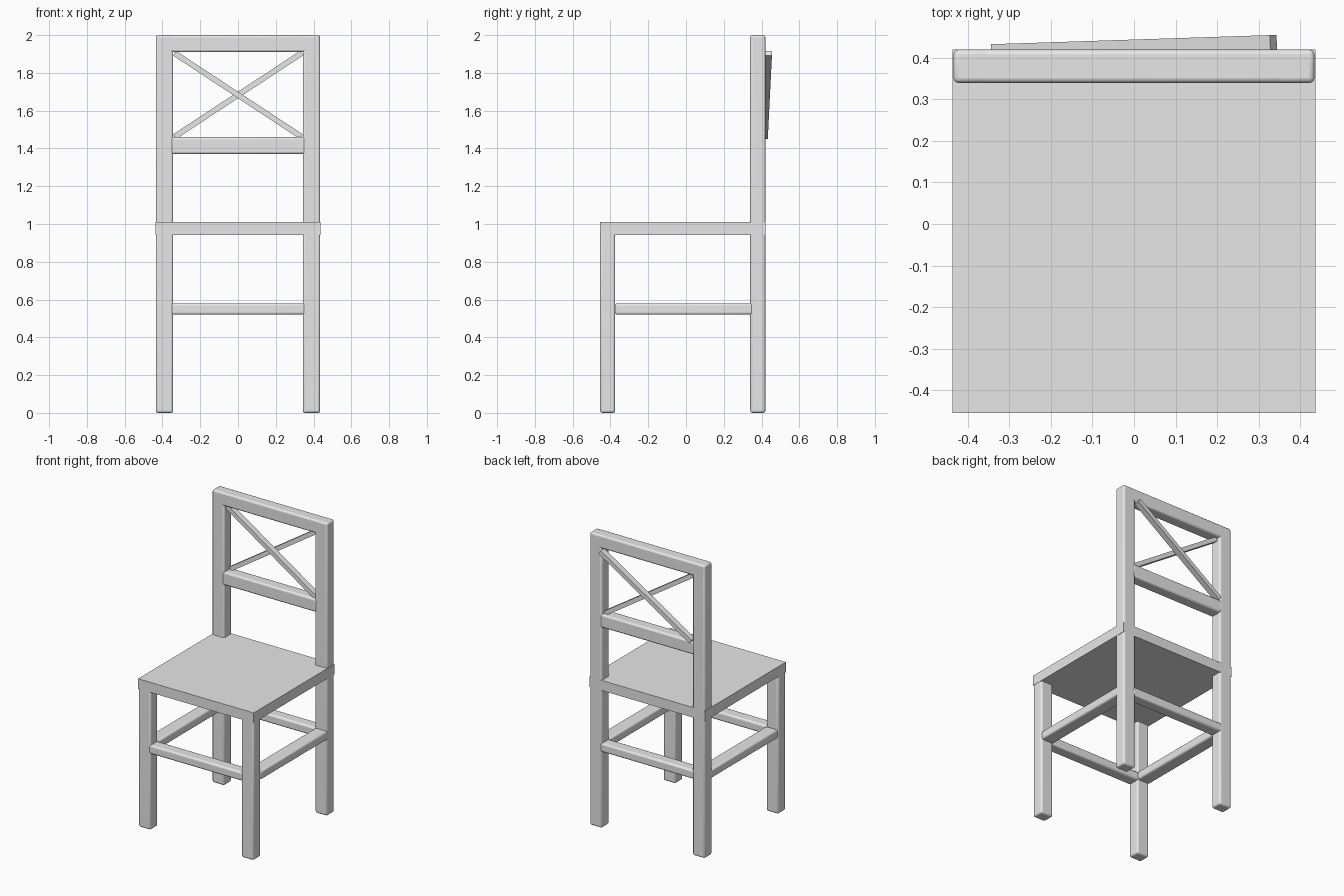
import bpy, bmesh
from mathutils import Vector, Matrix

if "Cube" in bpy.data.objects:
    bpy.data.objects.remove(bpy.data.objects["Cube"])

mat = bpy.data.materials.new("plain_grey")
mat.diffuse_color = (0.8, 0.8, 0.8, 1)
mat.use_nodes = True
mat.node_tree.nodes["Principled BSDF"].inputs["Base Color"].default_value = mat.diffuse_color


def finish(name, bm, bevel):
    me = bpy.data.meshes.new(name)
    bmesh.ops.recalc_face_normals(bm, faces=bm.faces)
    bm.to_mesh(me)
    bm.free()
    ob = bpy.data.objects.new(name, me)
    bpy.context.collection.objects.link(ob)
    me.materials.append(mat)
    if bevel:
        m = ob.modifiers.new("soft_edges", 'BEVEL')
        m.width = bevel
        m.segments = 3
        bpy.ops.object.select_all(action='DESELECT')
        ob.select_set(True)
        bpy.context.view_layer.objects.active = ob
        bpy.ops.object.shade_smooth_by_angle()
    return ob


def box(name, x, y, z, bevel=0.012):
    """Box between the given (low, high) limits on each axis."""
    bm = bmesh.new()
    bmesh.ops.create_cube(bm, size=1)
    for v in bm.verts:
        v.co = [(a + b) / 2 + c * (b - a) for (a, b), c in zip((x, y, z), v.co)]
    return finish(name, bm, bevel)


def slat(name, start, end, thick, depth):
    """Straight bar between two points, its depth roughly along y."""
    a, b = Vector(start), Vector(end)
    d = (b - a).normalized()
    up = d.cross(Vector((0, 1, 0))).normalized()
    side = up.cross(d)
    rot = Matrix((d, side, up)).transposed()
    bm = bmesh.new()
    bmesh.ops.create_cube(bm, size=1)
    for v in bm.verts:
        size = Vector(((b - a).length, depth, thick))
        v.co = (a + b) / 2 + rot @ (v.co * size)
    return finish(name, bm, 0)


OUT, INN = 0.435, 0.343            # leg outer and inner x
BACK, FRONT = (0.34, 0.42), (-0.455, -0.375)
SPAN = (-INN - 0.015, INN + 0.015)  # rails run slightly into the legs

# Legs, back posts and side stretchers
for s, side in ((-1, "left"), (1, "right")):
    x = tuple(sorted((s * INN, s * OUT)))
    box(side + "_front_leg", x, FRONT, (0, 1.0))
    box(side + "_back_post", x, BACK, (0, 2.0))
    box(side + "_stretcher", x, (-0.376, 0.355), (0.52, 0.58))

# Front and back stretchers
box("front_stretcher", SPAN, FRONT, (0.52, 0.58))
box("back_stretcher", SPAN, BACK, (0.52, 0.58))

# Solid seat with crisp edges
box("seat", (-0.437, 0.437), (-0.455, 0.42), (0.942, 1.011), 0)

# Backrest rails
box("middle_back_rail", SPAN, BACK, (1.37, 1.46))
box("top_back_rail", (-OUT, OUT), BACK, (1.91, 2.0))

# Crossed slats, the rear one leaning backwards as it rises
slat("rear_cross_slat", (-0.336, 0.413, 1.462), (0.336, 0.435, 1.904), 0.029, 0.04)
slat("front_cross_slat", (-0.336, 0.375, 1.904), (0.336, 0.375, 1.462), 0.029, 0.04)
